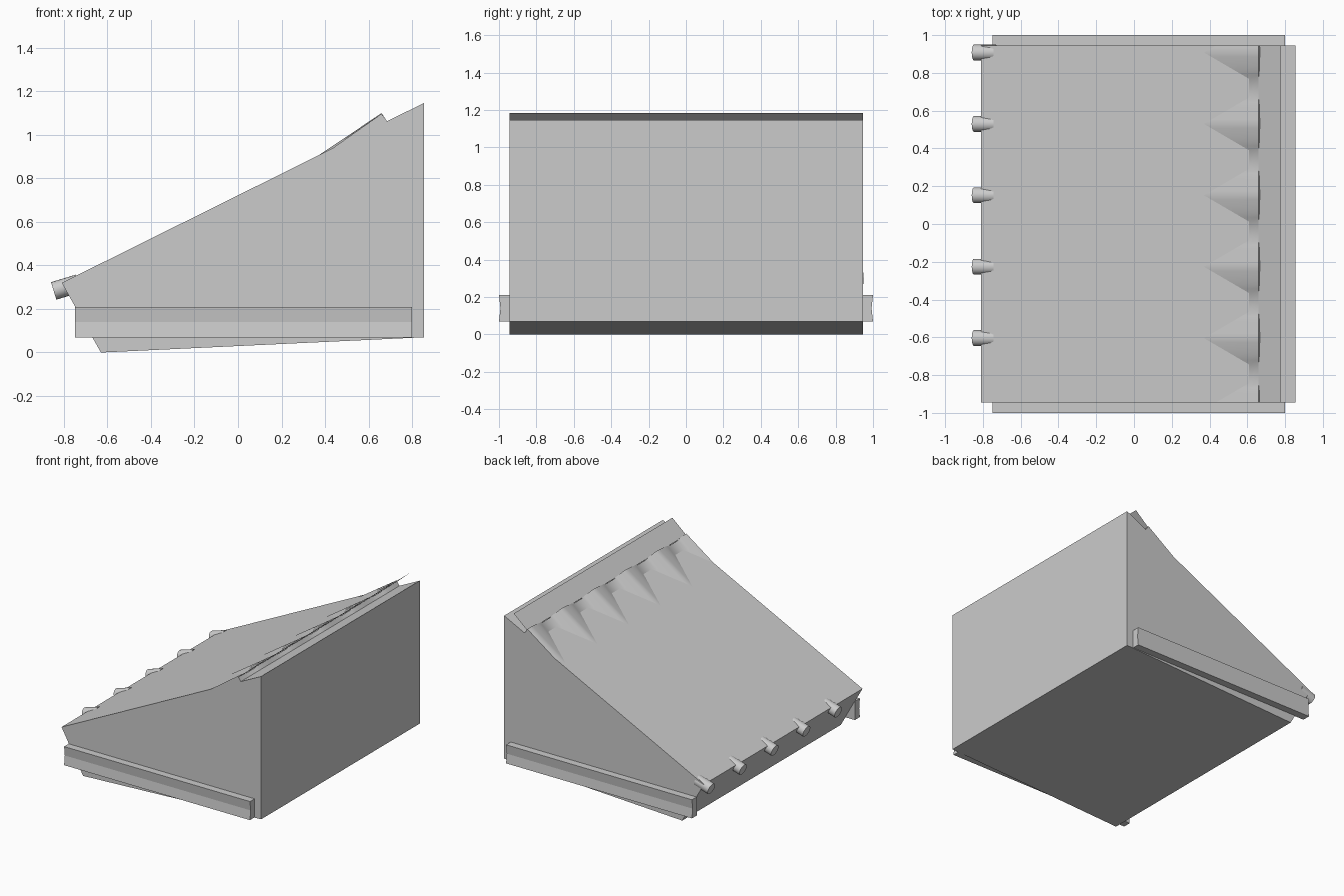
import bpy, bmesh, math
from mathutils import Matrix, Vector

if "Cube" in bpy.data.objects:
    bpy.data.objects.remove(bpy.data.objects["Cube"])

W = 0.945                 # half width of the body
PITCH = 2 * W / 5         # spacing of flutes and pegs


def slope(x):
    return 0.32 + (x + 0.81) * (1.147 - 0.32) / (0.855 + 0.81)


def finish(name, bm):
    bmesh.ops.recalc_face_normals(bm, faces=bm.faces)
    me = bpy.data.meshes.new(name)
    bm.to_mesh(me)
    bm.free()
    ob = bpy.data.objects.new(name, me)
    bpy.context.collection.objects.link(ob)
    return ob


def smooth(ob, angle):
    bpy.ops.object.select_all(action='DESELECT')
    ob.select_set(True)
    bpy.context.view_layer.objects.active = ob
    bpy.ops.object.shade_smooth_by_angle(angle=math.radians(angle))


def extrude(name, points, vec):
    bm = bmesh.new()
    face = bm.faces.new([bm.verts.new(p) for p in points])
    ext = bmesh.ops.extrude_face_region(bm, geom=[face], use_keep_orig=True)
    moved = [v for v in ext['geom'] if isinstance(v, bmesh.types.BMVert)]
    bmesh.ops.translate(bm, verts=moved, vec=vec)
    return finish(name, bm)


# Wedge body
profile = [(-0.63, 0), (0.855, 0.07), (0.855, 1.147), (-0.81, 0.32)]
extrude("wedge_body", [(x, -W, z) for x, z in profile], (0, 2 * W, 0))

# Grooved side rails
rail = [(0.94, 0.07), (1.0, 0.07), (0.992, 0.14), (1.0, 0.21), (0.94, 0.21)]
for side, label in ((1, "back"), (-1, "front")):
    extrude(label + "_rail", [(-0.75, side * y, z) for y, z in rail], (1.55, 0, 0))

# Pointed flutes rising out of the slope near the top
bm = bmesh.new()
peaks = [W - 0.037 - PITCH * i for i in range(6)]
ys = {-W, W}
for p in peaks:
    for k in range(-6, 7):
        y = p + 0.14 * k / 6
        if -W < y < W:
            ys.add(y)
cols = []
for y in sorted(ys):
    w = max(0, 1 - min(abs(y - p) for p in peaks) / 0.14)
    x0 = 0.61 - 0.24 * w
    z1 = 1.082 + 0.018 * math.sqrt(w)
    cols.append([bm.verts.new(c) for c in ((x0, y, slope(x0)), (0.66, y, z1),
                                           (0.685, y, slope(0.685)))])
for a, b in zip(cols, cols[1:]):
    for i in range(2):
        bm.faces.new((a[i], a[i + 1], b[i + 1], b[i]))
bm.faces.new(cols[0])
bm.faces.new(cols[-1])
smooth(finish("fluted_strip", bm), 30)

# Thin flap leaning over the top edge
bm = bmesh.new()
bm.faces.new([bm.verts.new(c) for c in ((0.66, -W, 1.085), (0.775, -W, 1.185),
                                        (0.775, W, 1.185), (0.66, W, 1.085))])
finish("top_flap", bm)

# Round pegs set into the low edge, in line with the flutes
axis = Vector((0.957, 0, 0.29)).normalized()
turn = axis.to_track_quat('Z', 'Y').to_matrix().to_4x4()
for i, y in enumerate(peaks[:5]):
    bm = bmesh.new()
    center = Vector((-0.847, y, 0.283)) + axis * 0.06
    bmesh.ops.create_cone(bm, cap_ends=True, segments=20, radius1=0.042,
                          radius2=0.042, depth=0.12,
                          matrix=Matrix.Translation(center) @ turn)
    smooth(finish("edge_peg_%d" % (i + 1), bm), 40)
